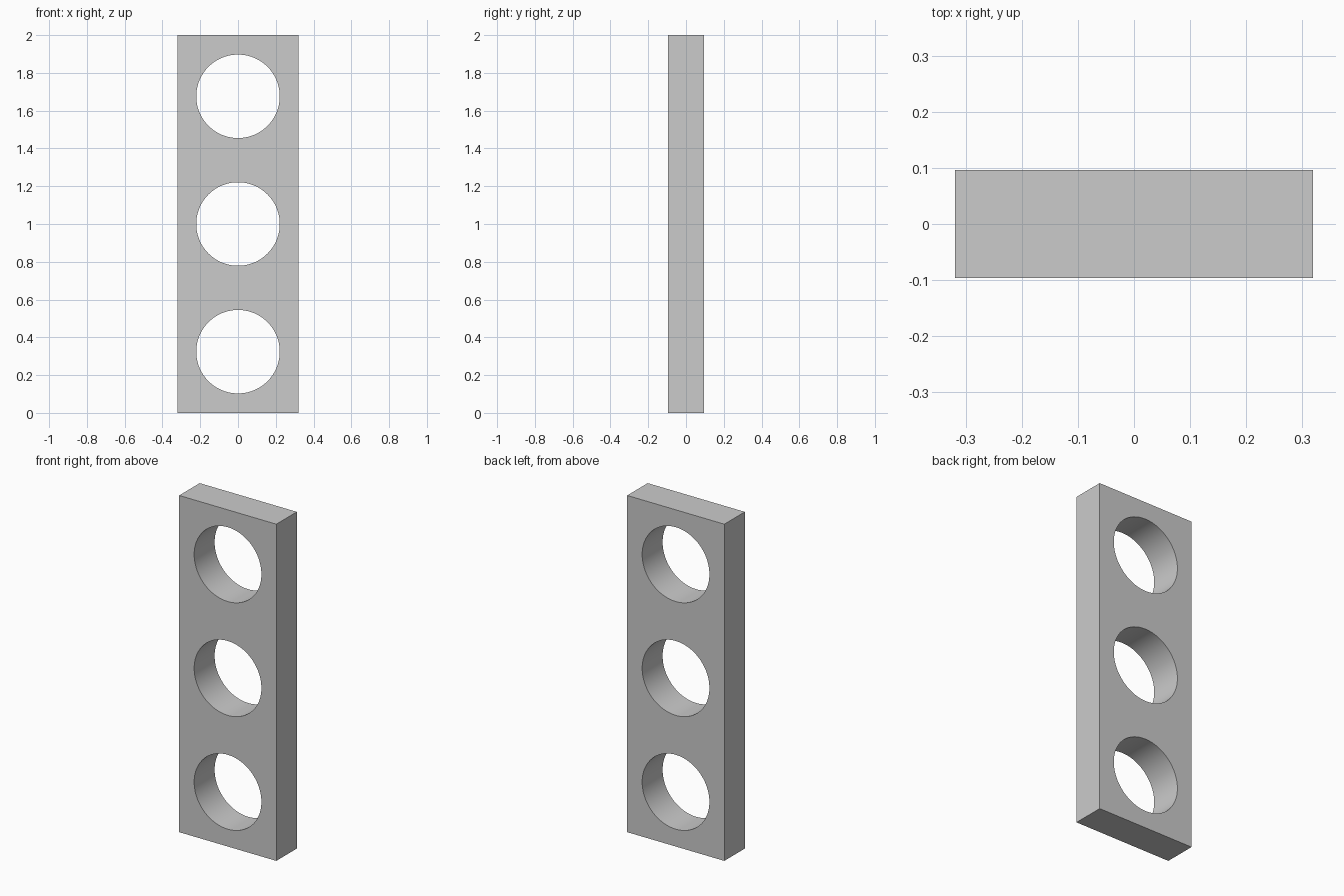
import bpy
import math

if "Cube" in bpy.data.objects:
    bpy.data.objects.remove(bpy.data.objects["Cube"])

WIDTH, DEPTH, HEIGHT = 0.638, 0.192, 2.0
HOLE_RADIUS = 0.221
HOLE_SPACING = 0.676

# Upright rectangular plate
bpy.ops.mesh.primitive_cube_add(size=1, location=(0, 0, HEIGHT / 2))
plate = bpy.context.object
plate.name = "plate"
plate.scale = (WIDTH, DEPTH, HEIGHT)
bpy.ops.object.transform_apply(location=False, rotation=False, scale=True)


def drill_hole(z):
    """Cut one round hole through the plate from front to back."""
    bpy.ops.mesh.primitive_cylinder_add(
        vertices=96, radius=HOLE_RADIUS, depth=DEPTH * 2,
        location=(0, 0, z), rotation=(math.pi / 2, 0, 0))
    cutter = bpy.context.object
    cutter.name = "hole_cutter"
    cutter.hide_render = True

    cut = plate.modifiers.new("hole", 'BOOLEAN')
    cut.operation = 'DIFFERENCE'
    cut.solver = 'EXACT'
    cut.object = cutter
    bpy.context.view_layer.objects.active = plate
    bpy.ops.object.modifier_apply(modifier=cut.name)
    bpy.data.objects.remove(cutter, do_unlink=True)


# Three evenly spaced holes
for i in (-1, 0, 1):
    drill_hole(HEIGHT / 2 + i * HOLE_SPACING)

# Smooth hole walls, sharp plate edges
bpy.ops.object.select_all(action='DESELECT')
plate.select_set(True)
bpy.context.view_layer.objects.active = plate
bpy.ops.object.shade_smooth_by_angle(angle=math.radians(30))
